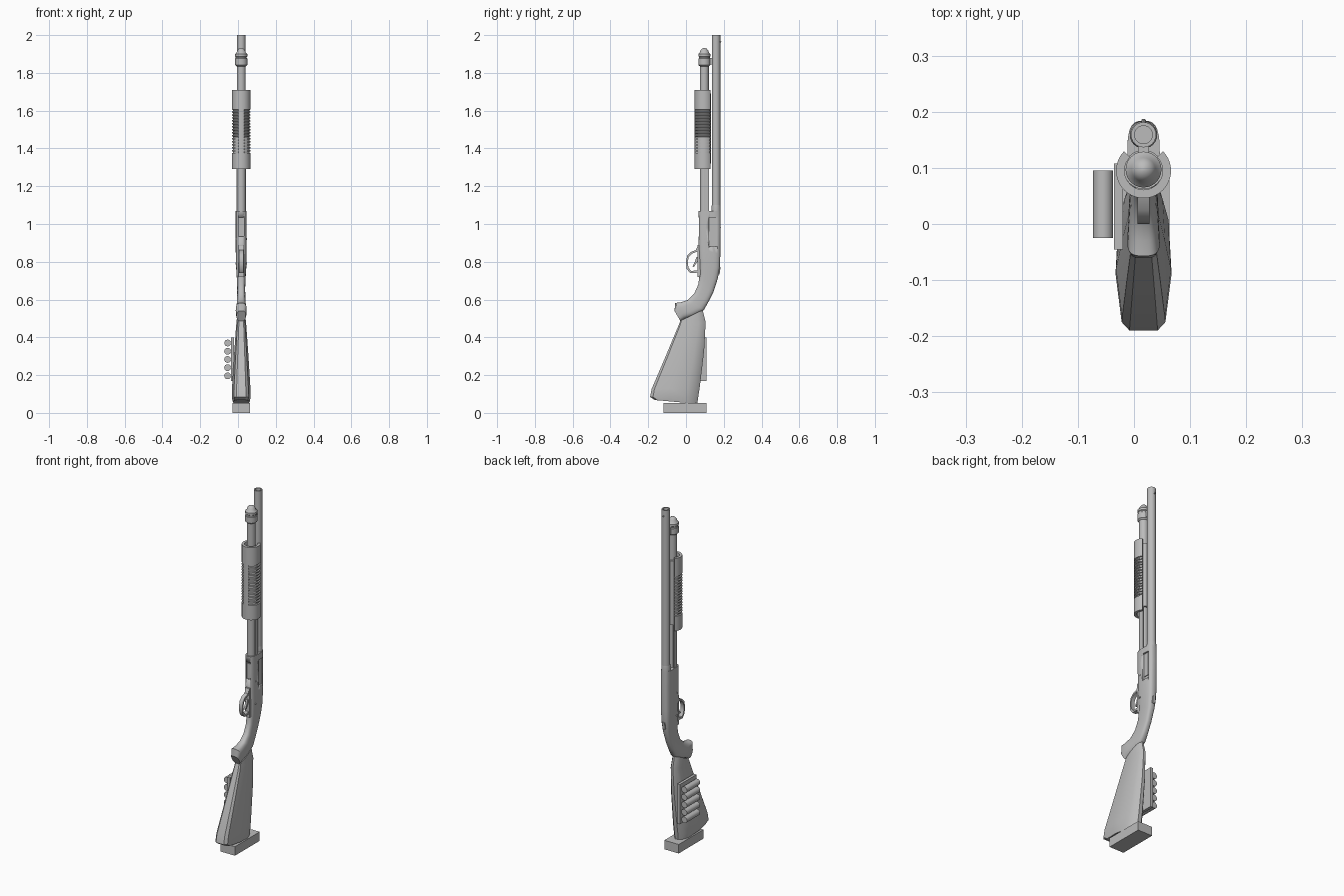
import bpy, bmesh, math
from mathutils import Vector, Matrix

CX = 0.017  # centre plane of the main body

if "Cube" in bpy.data.objects:
    bpy.data.objects.remove(bpy.data.objects["Cube"])

steel = bpy.data.materials.new("plain grey")
steel.use_nodes = True
grey = (0.5, 0.5, 0.5, 1)
steel.diffuse_color = grey
steel.node_tree.nodes["Principled BSDF"].inputs["Base Color"].default_value = grey


def build(name, rings, angle=35):
    """Skin a list of closed rings and cap both ends."""
    bm = bmesh.new()
    rows = [[bm.verts.new(p) for p in ring] for ring in rings]
    n = len(rows[0])
    for a, b in zip(rows, rows[1:]):
        for i in range(n):
            j = (i + 1) % n
            bm.faces.new((a[i], a[j], b[j], b[i]))
    bm.faces.new(rows[0][::-1])
    bm.faces.new(rows[-1])
    bmesh.ops.recalc_face_normals(bm, faces=bm.faces)
    mesh = bpy.data.meshes.new(name)
    bm.to_mesh(mesh)
    bm.free()
    mesh.materials.append(steel)
    ob = bpy.data.objects.new(name, mesh)
    bpy.context.collection.objects.link(ob)
    bpy.ops.object.select_all(action='DESELECT')
    ob.select_set(True)
    bpy.context.view_layer.objects.active = ob
    bpy.ops.object.shade_smooth_by_angle(angle=math.radians(angle))
    return ob


def loft(name, stations, section, angle=35):
    """Stations hold front y, z, back y, z and half width."""
    rings = []
    for fy, fz, by, bz, hw in stations:
        rings.append([(CX + w * hw, fy + t * (by - fy), fz + t * (bz - fz))
                      for t, w in section])
    return build(name, rings, angle)


def lathe(name, profile, centre, axis='Z', sides=24):
    turn = {'Z': Matrix(), 'Y': Matrix.Rotation(math.radians(-90), 4, 'X'),
            'X': Matrix.Rotation(math.radians(90), 4, 'Y')}[axis]
    rings = []
    for r, h in profile:
        rings.append([Vector(centre) + turn @ Vector((r * math.cos(a), r * math.sin(a), h))
                      for a in (math.tau * i / sides for i in range(sides))])
    return build(name, rings)


def box(name, x0, x1, y0, y1, z0, z1):
    return build(name, [[(x0, y0, z), (x1, y0, z), (x1, y1, z), (x0, y1, z)] for z in (z0, z1)])


def cut(target, cutter):
    mod = target.modifiers.new("cut", 'BOOLEAN')
    mod.operation = 'DIFFERENCE'
    mod.object = cutter
    mod.solver = 'EXACT'
    bpy.context.view_layer.objects.active = target
    bpy.ops.object.modifier_apply(modifier=mod.name)
    bpy.data.objects.remove(cutter)


def rounded(power, sides=28):
    pts = []
    for i in range(sides):
        a = math.tau * i / sides
        c, s = math.cos(a), math.sin(a)
        pts.append((0.5 - 0.5 * math.copysign(abs(c) ** (2 / power), c),
                    math.copysign(abs(s) ** (2 / power), s)))
    return pts


def mirrored(half):
    return half + [(t, -w) for t, w in reversed(half)]


square = mirrored([(0, 1), (1, 1)])

# Receiver flowing into the pistol grip
receiver = loft("receiver_and_grip", [
    (0.066, 1.07, 0.183, 1.07, 0.029),
    (0.066, 0.98, 0.184, 0.98, 0.029),
    (0.067, 0.87, 0.182, 0.84, 0.029),
    (0.071, 0.80, 0.179, 0.77, 0.028),
    (0.073, 0.74, 0.168, 0.71, 0.024),
    (0.065, 0.68, 0.145, 0.64, 0.021),
    (0.043, 0.63, 0.120, 0.59, 0.022),
    (0.008, 0.597, 0.095, 0.545, 0.024),
    (-0.03, 0.585, 0.040, 0.515, 0.027),
    (-0.057, 0.582, -0.005, 0.500, 0.029),
    (-0.061, 0.540, -0.030, 0.487, 0.024)], rounded(3))

# Ejection and loading ports
cut(receiver, box("port_cutter", CX + 0.019, CX + 0.05, 0.122, 0.166, 0.88, 1.035))
cut(receiver, box("loading_cutter", CX - 0.014, CX + 0.014, 0.04, 0.078, 0.935, 1.035))
box("bolt", CX + 0.01, CX + 0.023, 0.127, 0.160, 0.90, 1.03)
box("shell_lifter", CX - 0.01, CX + 0.01, 0.074, 0.085, 0.945, 1.025)

# Stock with faceted sides
loft("stock", [
    (-0.030, 0.487, 0.088, 0.545, 0.022),
    (-0.045, 0.450, 0.104, 0.480, 0.027),
    (-0.112, 0.290, 0.096, 0.330, 0.038),
    (-0.182, 0.127, 0.072, 0.130, 0.049),
    (-0.190, 0.085, 0.064, 0.080, 0.050),
    (-0.165, 0.068, 0.060, 0.048, 0.045)],
    mirrored([(0, 0.5), (0.06, 0.78), (0.4, 1), (0.75, 0.9), (0.92, 0.6), (1, 0.22)]), 28)
box("butt_pad", CX - 0.046, CX + 0.046, -0.118, 0.108, 0, 0.052)

# Shell carrier on the right side of the stock
box("shell_carrier_plate", -0.036, -0.02, -0.045, 0.108, 0.17, 0.40)
for i in range(5):
    lathe(f"spare_shell_{i + 1}", [(0.018, -0.025), (0.018, 0.095)],
          (-0.055, 0, 0.196 + 0.0435 * i), 'Y', 16)

# Trigger guard and trigger
loft("trigger_guard", [
    (0.062, 0.885, 0.078, 0.885, 0.011),
    (0.052, 0.862, 0.066, 0.856, 0.011),
    (0.025, 0.852, 0.032, 0.843, 0.011),
    (0.006, 0.832, 0.015, 0.826, 0.011),
    (0.000, 0.800, 0.009, 0.800, 0.011),
    (0.004, 0.762, 0.013, 0.768, 0.011),
    (0.022, 0.740, 0.028, 0.751, 0.011),
    (0.055, 0.742, 0.058, 0.755, 0.011),
    (0.080, 0.735, 0.080, 0.755, 0.011)], square, 45)
box("trigger_plate", CX - 0.014, CX + 0.014, 0.061, 0.085, 0.72, 0.89)
loft("trigger", [
    (0.055, 0.825, 0.075, 0.825, 0.006),
    (0.047, 0.800, 0.060, 0.800, 0.006),
    (0.034, 0.775, 0.042, 0.772, 0.005)], square)

# Barrel with open bore, bead sight and collar
lathe("barrel", [(0.0225, 1.06), (0.0225, 2.0), (0.016, 2.0), (0.016, 1.9)], (CX, 0.159, 0))
lathe("barrel_collar", [(0.0245, 1.06), (0.0245, 1.085), (0.0225, 1.1)], (CX, 0.159, 0))
lathe("bead_sight", [(0.004, 0), (0.004, 0.006), (0.002, 0.008)], (CX, 0.179, 1.965), 'Y', 10)

# Magazine tube, cap and barrel lug
lathe("magazine_tube", [(0.0235, 1.06), (0.0235, 1.85)], (CX, 0.097, 0))
lathe("magazine_cap", [
    (0.024, 1.835), (0.032, 1.842), (0.032, 1.875), (0.029, 1.878), (0.029, 1.885),
    (0.032, 1.888), (0.032, 1.900), (0.024, 1.908), (0.021, 1.918), (0.013, 1.928),
    (0.003, 1.932)], (CX, 0.097, 0))
box("barrel_lug", CX - 0.01, CX + 0.01, 0.11, 0.15, 1.845, 1.88)

# Sliding forend: an open channel with ribbed sides
def channel(z, groove):
    outer, inner = [], []
    for i in range(31):
        a = math.radians(-225 + 9 * i)
        r = 0.049 - (groove if abs(math.cos(a)) > 0.4 else 0)
        outer.append((CX + r * math.cos(a), 0.095 + r * math.sin(a), z))
        inner.append((CX + 0.034 * math.cos(a), 0.095 + 0.034 * math.sin(a), z))
    return outer + inner[::-1]


rings = [channel(1.29, 0)]
ribs, start, pitch = 15, 1.375, 0.0158
for i in range(ribs):
    z = start + i * pitch
    rings += [channel(z + k * pitch, g) for k, g in
              ((0, 0), (0.12, 0.006), (0.5, 0.006), (0.62, 0))]
rings.append(channel(1.71, 0))
build("forend", rings)
lathe("forend_sleeve", [(0.035, 1.32), (0.035, 1.69)], (CX, 0.097, 0))

# Paired action bars and receiver pins
for side, s in (("left", 1), ("right", -1)):
    x = CX + s * 0.0225
    box(f"action_bar_{side}", x - 0.002, x + 0.002, 0.1, 0.122, 1.05, 1.33)
    for k, z in enumerate((0.79, 0.92)):
        lathe(f"receiver_pin_{side}_{k + 1}", [(0.005, -0.004), (0.005, 0.004)],
              (CX + s * 0.0265, 0.1, z), 'X', 12)

# Safety slide on the rear of the receiver
loft("safety_slide", [(0.165, 0.775, 0.183, 0.772, 0.008),
                      (0.158, 0.735, 0.178, 0.732, 0.008)], square)
